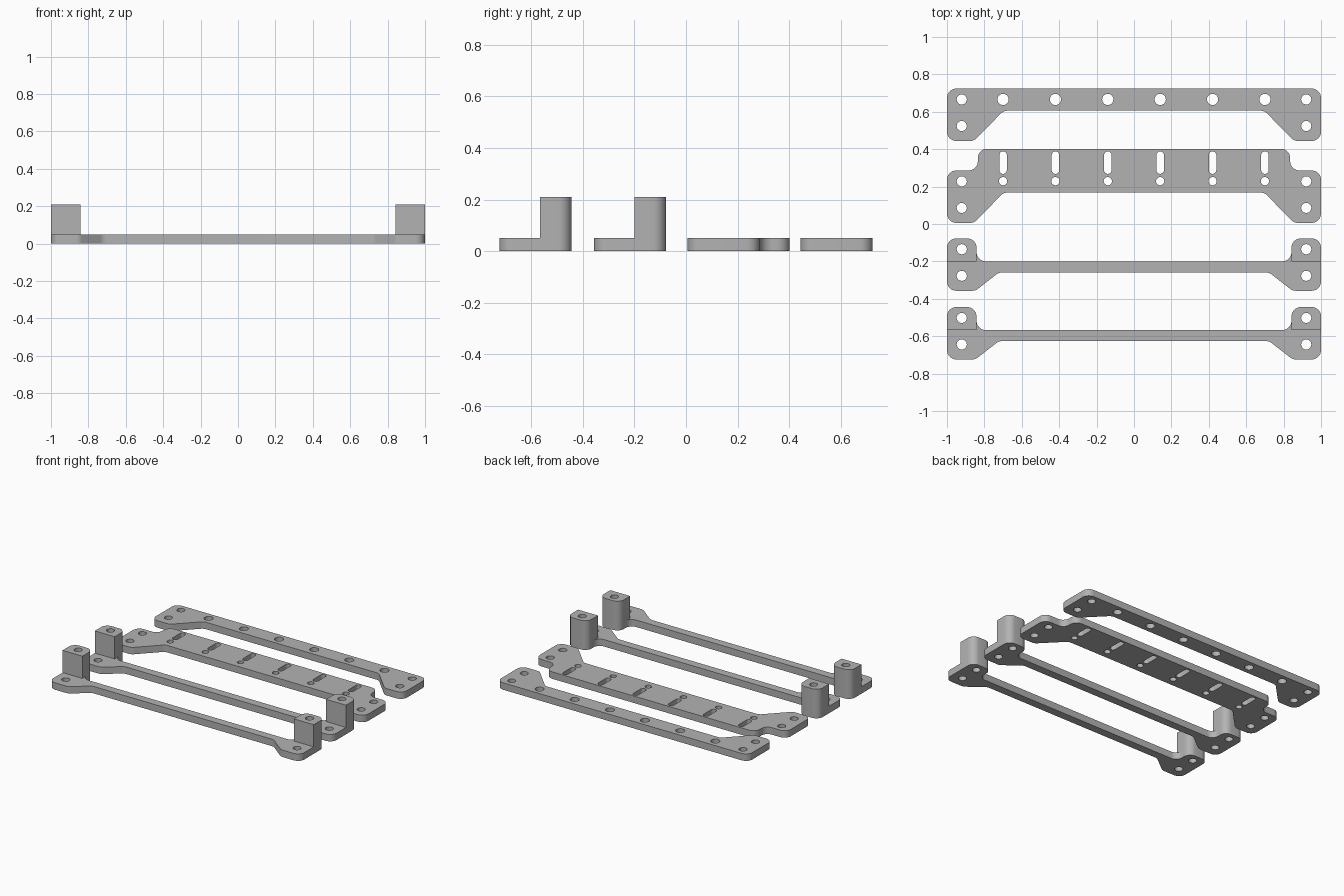
import bpy, bmesh, math
from mathutils import Vector

if "Cube" in bpy.data.objects:
    bpy.data.objects.remove(bpy.data.objects["Cube"])

THICK, POST_H = 0.05, 0.21
R = 0.05                                   # common corner radius
END_X, END_HOLES = 0.921, (0.08, 0.222)    # mounting holes in the ends
SLOT_X = (-0.7, -0.42, -0.14, 0.14, 0.42, 0.7)

gray = bpy.data.materials.new("light_gray")
gray.diffuse_color = (0.45, 0.45, 0.45, 1)
gray.use_nodes = True
gray.node_tree.nodes["Principled BSDF"].inputs["Base Color"].default_value = gray.diffuse_color


def fillet(points, steps=8):
    """Round each (x, y, radius) corner of a closed outline."""
    out, n = [], len(points)
    for i, (x, y, r) in enumerate(points):
        p = Vector((x, y))
        if r == 0:
            out.append(p)
            continue
        a = (Vector(points[i - 1][:2]) - p).normalized()
        b = (Vector(points[(i + 1) % n][:2]) - p).normalized()
        half = a.angle(b) / 2
        start, end = p + a * r / math.tan(half), p + b * r / math.tan(half)
        centre = p + (a + b).normalized() * r / math.sin(half)
        u, v = start - centre, end - centre
        sweep = u.angle(v)
        for k in range(steps + 1):
            t = k / steps
            out.append(centre + (u * math.sin((1 - t) * sweep)
                                 + v * math.sin(t * sweep)) / math.sin(sweep))
    return out


def mirrored(right):
    return right + [(-x, y, r) for x, y, r in reversed(right)]


def hole(x, y, r, stretch=0.0, n=32):
    """Round hole, or a slot when stretched along y."""
    pts = []
    for k in range(n):
        a = 2 * math.pi * (k + 0.5) / n
        pts.append((x + r * math.cos(a),
                    y + r * math.sin(a) + math.copysign(stretch, math.sin(a))))
    return pts


def plate(name, outline, holes, height, y0):
    """Extruded flat outline with holes, standing on z = 0."""
    curve = bpy.data.curves.new(name, 'CURVE')
    curve.dimensions, curve.fill_mode, curve.extrude = '2D', 'BOTH', height / 2
    for loop in [fillet(outline)] + holes:
        s = curve.splines.new('POLY')
        s.points.add(len(loop) - 1)
        for pt, co in zip(s.points, loop):
            pt.co = (co[0], co[1] + y0, 0, 1)
        s.use_cyclic_u = True
    temp = bpy.data.objects.new(name + "_curve", curve)
    bpy.context.collection.objects.link(temp)
    bpy.context.view_layer.update()
    mesh = bpy.data.meshes.new_from_object(
        temp.evaluated_get(bpy.context.evaluated_depsgraph_get()))
    bpy.data.objects.remove(temp)
    bm = bmesh.new()
    bm.from_mesh(mesh)
    bmesh.ops.remove_doubles(bm, verts=bm.verts, dist=1e-5)
    bmesh.ops.translate(bm, verts=bm.verts, vec=(0, 0, height / 2))
    bmesh.ops.recalc_face_normals(bm, faces=bm.faces)
    bm.to_mesh(mesh)
    bm.free()
    mesh.materials.clear()
    mesh.materials.append(gray)
    obj = bpy.data.objects.new(name, mesh)
    bpy.context.collection.objects.link(obj)
    return obj


def finish(obj):
    bpy.ops.object.select_all(action='DESELECT')
    obj.select_set(True)
    bpy.context.view_layer.objects.active = obj
    for m in list(obj.modifiers):
        bpy.ops.object.modifier_apply(modifier=m.name)
    bpy.ops.object.shade_smooth_by_angle(angle=math.radians(30))


def end_holes():
    return [hole(s * END_X, y, 0.027) for s in (-1, 1) for y in END_HOLES]


# Plain back rail with a row of round holes
rail = mirrored([(1, 0.28, R), (1, 0, R), (0.855, 0, R), (0.697, 0.162, R)])
finish(plate("back_rail", rail,
             end_holes() + [hole(x, 0.222, 0.03) for x in SLOT_X],
             THICK, 0.444))

# Wide plate with stepped ends, slots and small holes
wide = mirrored([(0.835, 0.396, R), (0.835, 0.28, R), (1, 0.28, R),
                 (1, 0, R), (0.855, 0, R), (0.697, 0.162, R)])
finish(plate("slotted_plate", wide,
             end_holes() + [hole(x, 0.223, 0.022) for x in SLOT_X]
             + [hole(x, 0.322, 0.02, 0.04) for x in SLOT_X],
             THICK, 0.006))

# Two thin brackets with a tall post at each end
bar = mirrored([(0.842, 0.157, R), (0.842, 0.28, R), (1, 0.28, R),
                (1, 0, R), (0.848, 0, R), (0.722, 0.098, R)])
for name, y0 in (("middle_bracket", -0.357), ("front_bracket", -0.724)):
    bracket = plate(name, bar, end_holes(), THICK, y0)
    posts = []
    for s in (-1, 1):
        shape = [(s * 0.842, 0.157, 0), (s * 0.842, 0.28, R),
                 (s * 1, 0.28, R), (s * 1, 0.157, 0)]
        post = plate("post", shape, [hole(s * END_X, END_HOLES[1], 0.027)],
                     POST_H, y0)
        mod = bracket.modifiers.new("post_union", 'BOOLEAN')
        mod.operation, mod.solver, mod.object = 'UNION', 'EXACT', post
        posts.append(post)
    finish(bracket)
    for post in posts:
        bpy.data.objects.remove(post)
